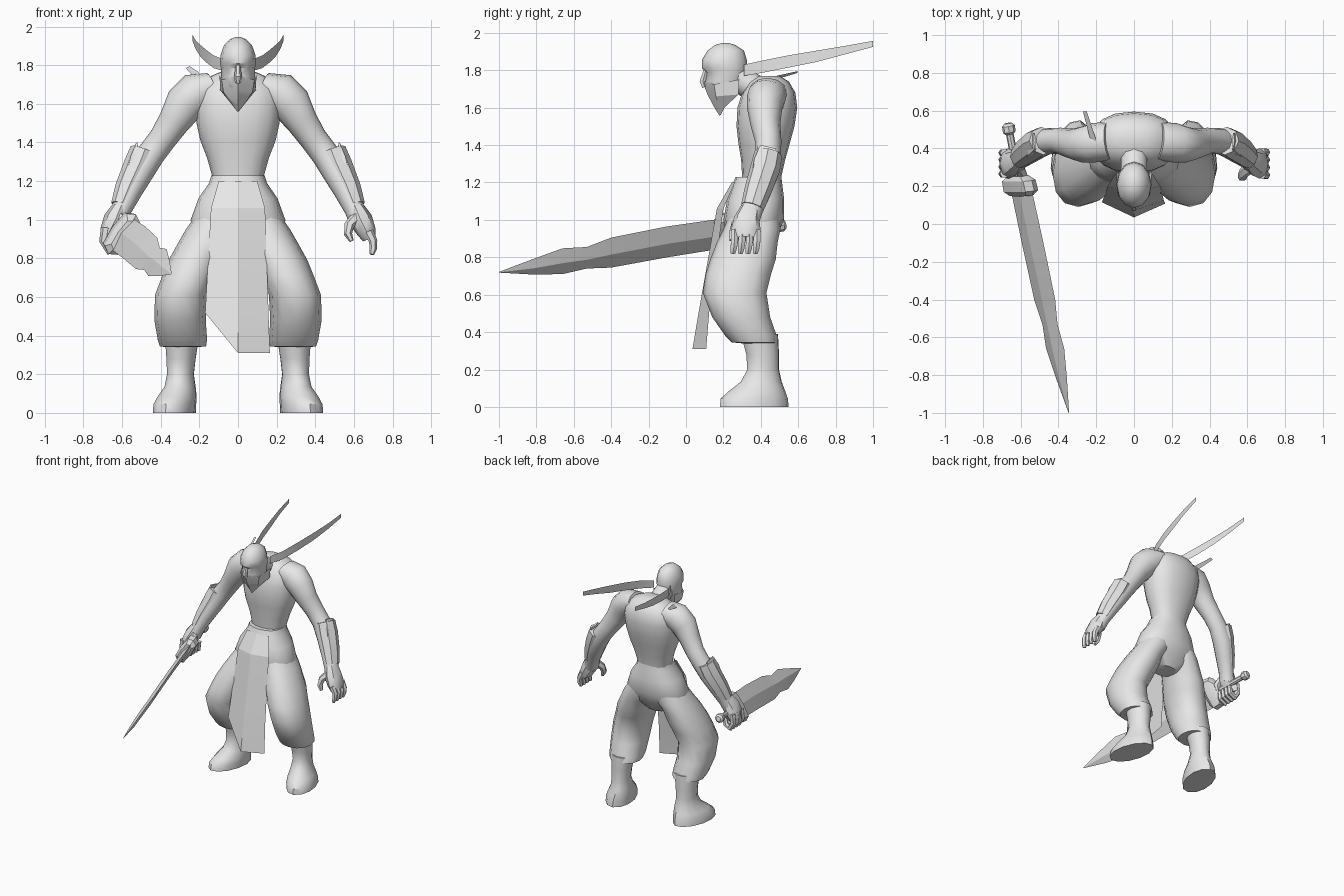
import bpy, bmesh, math
from mathutils import Vector

grey = bpy.data.materials.new("plain_grey")
grey.diffuse_color = (0.8, 0.8, 0.8, 1)


def finish(name, bm, angle=40):
    bmesh.ops.recalc_face_normals(bm, faces=bm.faces)
    me = bpy.data.meshes.new(name)
    bm.to_mesh(me)
    bm.free()
    me.materials.append(grey)
    ob = bpy.data.objects.new(name, me)
    bpy.context.collection.objects.link(ob)
    bpy.ops.object.select_all(action='DESELECT')
    ob.select_set(True)
    bpy.context.view_layer.objects.active = ob
    bpy.ops.object.shade_smooth_by_angle(angle=math.radians(angle))
    return ob


def skin(name, rings, closed=True, angle=40):
    """Join rows of points; closed rows make a capped solid, open rows a sheet."""
    bm = bmesh.new()
    rows = [[bm.verts.new(p) for p in r] for r in rings]
    n = len(rows[0])
    for a, b in zip(rows, rows[1:]):
        for i in range(n if closed else n - 1):
            j = (i + 1) % n
            bm.faces.new((a[i], a[j], b[j], b[i]))
    if closed:
        bm.faces.new(rows[0])
        bm.faces.new(rows[-1])
    return finish(name, bm, angle)


def oval(c, u, v, n, power=1.0):
    pts = []
    for i in range(n):
        a = 2 * math.pi * i / n
        cu, sv = math.cos(a), math.sin(a)
        pts.append(Vector(c) + u * math.copysign(abs(cu) ** power, cu)
                   + v * math.copysign(abs(sv) ** power, sv))
    return pts


def stack(name, rows, side=1, n=12, turn=0, power=1.0):
    """Level ovals: (x centre, y front, y back, z, half width)."""
    t = math.radians(turn) * side
    u, v = Vector((math.cos(t), math.sin(t), 0)), Vector((-math.sin(t), math.cos(t), 0))
    return skin(name, [oval((x * side, (f + b) / 2, z), u * w, v * (b - f) / 2, n, power)
                       for x, f, b, z, w in rows])


def limb(name, rows, side=1, n=10, angle=40):
    """Ovals square to a path: (x, y, z, half width, half depth)."""
    pts = [Vector((r[0] * side, r[1], r[2])) for r in rows]
    rings = []
    for i, r in enumerate(rows):
        t = (pts[min(i + 1, len(pts) - 1)] - pts[max(i - 1, 0)]).normalized()
        ref = Vector((0, 1, 0)) if abs(t.y) < 0.75 else Vector((1, 0, 0))
        u = ref.cross(t).normalized()
        v = t.cross(u)
        rings.append(oval(pts[i], u * r[3], v * r[4], n))
    return skin(name, rings, angle=angle)


# Torso and neck
stack("torso", [(0, .31, .50, 1.15, .12), (0, .30, .51, 1.23, .135), (0, .295, .53, 1.32, .16),
                (0, .28, .555, 1.41, .195), (0, .27, .58, 1.50, .215), (0, .275, .595, 1.60, .225),
                (0, .30, .585, 1.68, .215), (0, .34, .55, 1.74, .15), (0, .39, .50, 1.77, .08)],
      n=16, power=.85)
limb("neck", [(0, .45, 1.66, .09, .10), (0, .37, 1.70, .075, .075), (0, .26, 1.77, .07, .07)])

# Hips of the trousers
stack("trouser_hips", [(0, .28, .43, .83, .09), (0, .22, .48, .91, .24), (0, .20, .525, 1.0, .245),
                       (0, .22, .525, 1.11, .205), (0, .25, .515, 1.19, .15),
                       (0, .265, .51, 1.23, .138)], n=16, power=.85)

# Head, brow, nose and pointed face mask
stack("head", [(0, .16, .24, 1.64, .04), (0, .115, .29, 1.69, .075), (0, .10, .32, 1.74, .088),
               (0, .11, .325, 1.785, .088), (0, .085, .33, 1.81, .093), (0, .085, .325, 1.855, .09),
               (0, .115, .31, 1.905, .072), (0, .155, .265, 1.935, .042),
               (0, .19, .23, 1.945, .015)], n=12)
limb("nose", [(0, .105, 1.80, .012, .012), (0, .09, 1.74, .02, .02), (0, .10, 1.71, .016, .016)], n=6)
skin("face_mask", [[(-.096, .285, 1.75), (-.085, .15, 1.725), (0, .085, 1.745),
                    (.085, .15, 1.725), (.096, .285, 1.75)],
                   [(-.092, .28, 1.67), (-.075, .16, 1.66), (0, .115, 1.67),
                    (.075, .16, 1.66), (.092, .28, 1.67)],
                   [(-.035, .205, 1.60), (-.025, .18, 1.595), (0, .155, 1.595),
                    (.025, .18, 1.595), (.035, .205, 1.60)],
                   [(-.004, .185, 1.56), (-.002, .182, 1.56), (0, .178, 1.558),
                    (.002, .182, 1.56), (.004, .185, 1.56)]], closed=False, angle=30)

# Front cloth, folded down the middle with a slanted hem
skin("front_cloth", [[(-.10, .262, 1.20), (0, .245, 1.20), (.10, .262, 1.20)],
                     [(-.14, .20, 1.06), (0, .165, 1.06), (.14, .20, 1.06)],
                     [(-.17, .115, .52), (0, .07, .52), (.158, .125, .52)],
                     [(-.17, .115, .518), (0, .035, .31), (.165, .108, .31)]], closed=False, angle=15)

for s, tag in ((1, "left"), (-1, "right")):
    # Baggy trouser leg and boot
    stack(tag + "_trouser_leg",
          [(.10, .24, .50, 1.05, .10), (.14, .20, .505, .95, .13), (.185, .165, .49, .88, .125),
           (.225, .13, .48, .79, .135), (.255, .105, .455, .71, .137), (.295, .09, .43, .61, .135),
           (.30, .14, .45, .48, .133), (.288, .21, .485, .38, .128), (.285, .245, .49, .345, .12),
           (.29, .30, .48, .34, .08)], s, power=.9)
    stack(tag + "_boot",
          [(.29, .29, .495, .39, .09), (.295, .32, .50, .28, .077), (.298, .325, .50, .20, .07),
           (.30, .29, .515, .135, .08), (.315, .225, .535, .085, .098), (.327, .18, .55, .045, .105),
           (.33, .175, .555, 0, .105)], s, turn=14)
    # Arm, forearm guard and palm
    limb(tag + "_arm",
         [(.13, .44, 1.69, .075, .10), (.215, .43, 1.655, .11, .105), (.275, .42, 1.60, .105, .095),
          (.33, .425, 1.51, .083, .08), (.39, .44, 1.42, .072, .07), (.45, .44, 1.34, .072, .068),
          (.51, .42, 1.25, .075, .075), (.56, .385, 1.15, .064, .07), (.605, .35, 1.05, .052, .06),
          (.63, .33, .99, .055, .06)], s, n=12)
    limb(tag + "_forearm_guard",
         [(.485, .44, 1.355, .075, .075), (.515, .425, 1.28, .078, .08),
          (.57, .385, 1.16, .068, .073), (.605, .355, 1.07, .055, .062)], s, n=8, angle=30)
    limb(tag + "_elbow_point", [(.57, .39, 1.22, .02, .05), (.545, .42, 1.31, .03, .065),
                                (.525, .44, 1.39, .006, .05)], s, n=6, angle=30)
    limb(tag + "_palm", [(.61, .345, 1.06, .045, .055), (.635, .325, 1.0, .062, .07),
                         (.665, .32, .94, .05, .08), (.68, .32, .90, .035, .075)], s, n=8)
    # Tapering headband tail
    path = [(.075, .31, 1.77, 1.83), (.125, .40, 1.785, 1.85), (.165, .55, 1.815, 1.88),
            (.195, .70, 1.845, 1.905), (.22, .85, 1.885, 1.93), (.235, 1.0, 1.925, 1.957)]
    skin(tag + "_headband_tail", [[(s * x, y, a), (s * x, y, b)] for x, y, a, b in path], closed=False)

# Open hand: four curled fingers and a thumb
for i in range(4):
    y = .26 + .04 * i
    limb("left_finger_%d" % (i + 1), [(.675, y, .94, .026, .022), (.70, y, .89, .022, .021),
                                      (.70, y - .005, .85, .019, .02),
                                      (.693, y - .01, .82, .012, .014)], n=6)
limb("left_thumb", [(.61, .30, 1.01, .03, .035), (.575, .265, .97, .026, .028),
                    (.57, .25, .925, .021, .024), (.588, .245, .89, .012, .014)], n=6)

# Closed hand around the grip
for i in range(4):
    y = .265 + .037 * i
    limb("right_finger_%d" % (i + 1), [(-.685, y, .96, .025, .021), (-.695, y, .89, .024, .021),
                                       (-.665, y, .84, .024, .021), (-.625, y, .86, .022, .02),
                                       (-.615, y, .92, .016, .018)], n=6)
limb("right_thumb", [(-.61, .30, 1.01, .03, .035), (-.59, .26, .97, .026, .028),
                     (-.61, .25, .91, .018, .02)], n=6)

# Sword: diamond-section blade, guard, grip and pommel
across, flat = Vector((.57, 0, .82)), Vector((.82, .12, -.57))
blade = []
for y, lo, hi in ((.18, .845, 1.005), (-.1, .80, .965), (-.4, .745, .905), (-.53, .74, .855),
                  (-.66, .71, .848), (-.82, .708, .79), (-1.0, .718, .722)):
    c = Vector((-.59 - .245 * (.15 - y) / -1.15, y, (lo + hi) / 2))
    half = (hi - lo) / 2 / across.z
    blade.append(oval(c, across * half, flat * min(.018, half * .3), 4))
skin("sword_blade", blade, angle=20)
skin("sword_guard", [oval((-.605 - .2 * d, .205 + d, .93 + .17 * d), across * a, flat * b, 8, .6)
                     for d, a, b in ((-.055, .09, .03), (-.03, .125, .05),
                                     (.025, .12, .05), (.05, .07, .035))], angle=30)
limb("sword_grip", [(-.61, .23, .93, .022, .022), (-.66, .49, .968, .02, .02)], n=8)
limb("sword_pommel", [(-.657, .475, .966, .022, .022), (-.66, .487, .968, .034, .034),
                      (-.665, .52, .972, .034, .034), (-.667, .533, .974, .02, .02)], n=8)

# Short loose strap behind the right shoulder
skin("shoulder_strap", [[(-.235, .37, 1.70), (-.19, .37, 1.725)], [(-.235, .46, 1.745), (-.205, .46, 1.765)],
                        [(-.27, .595, 1.785), (-.25, .595, 1.795)]], closed=False)
